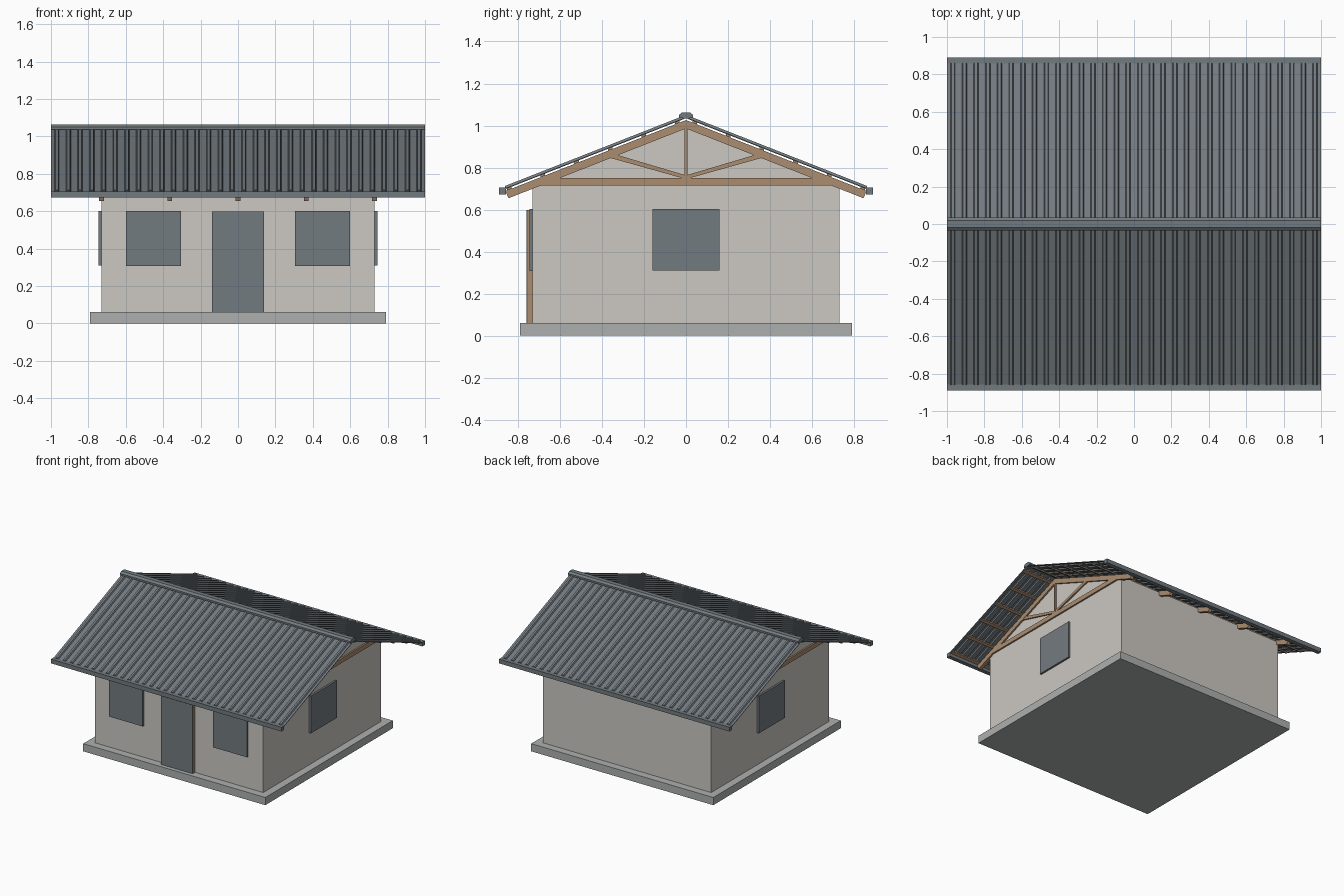
import bpy

if "Cube" in bpy.data.objects:
    bpy.data.objects.remove(bpy.data.objects["Cube"])


def mat(name, rgb):
    m = bpy.data.materials.new(name)
    m.diffuse_color = (*rgb, 1)
    m.use_nodes = True
    m.node_tree.nodes["Principled BSDF"].inputs["Base Color"].default_value = m.diffuse_color
    return m


PLASTER = mat("plaster", (0.604, 0.579, 0.538))
CONCRETE = mat("concrete", (0.42, 0.434, 0.434))
METAL = mat("grey metal", (0.171, 0.196, 0.214))
WOOD = mat("timber", (0.406, 0.263, 0.162))

SLOPE = 0.393


def prism(name, pts, x0, x1, m):
    """Extrude a (y, z) outline along x."""
    n = len(pts)
    area = sum(pts[i][0] * pts[(i + 1) % n][1] - pts[(i + 1) % n][0] * pts[i][1] for i in range(n))
    if area < 0:
        pts = pts[::-1]
    v = [(x0, y, z) for y, z in pts] + [(x1, y, z) for y, z in pts]
    f = [tuple(range(n))[::-1], tuple(range(n, 2 * n))]
    f += [(i, (i + 1) % n, n + (i + 1) % n, n + i) for i in range(n)]
    me = bpy.data.meshes.new(name)
    me.from_pydata(v, [], f)
    me.materials.append(m)
    ob = bpy.data.objects.new(name, me)
    bpy.context.collection.objects.link(ob)
    return ob


def box(name, x0, x1, y0, y1, z0, z1, m):
    return prism(name, [(y0, z0), (y1, z0), (y1, z1), (y0, z1)], x0, x1, m)


def roof_z(base, y):
    return base - SLOPE * abs(y)


# Floor slab and gabled walls
box("floor_slab", -0.79, 0.79, -0.79, 0.79, 0, 0.06, CONCRETE)
prism("walls", [(-0.73, 0.06), (0.73, 0.06), (0.73, roof_z(1.015, 0.73)), (0, 1.015),
                (-0.73, roof_z(1.015, 0.73))], -0.73, 0.73, PLASTER)

# Door with timber backing, and windows
box("door_frame", -0.138, 0.138, -0.751, -0.73, 0.06, 0.597, WOOD)
box("door_panel", -0.138, 0.138, -0.759, -0.751, 0.06, 0.597, METAL)
for s in (-1, 1):
    x = sorted((0.305 * s, 0.6 * s))
    box("front_window", *x, -0.745, -0.73, 0.307, 0.602, METAL)
    x = sorted((0.73 * s, 0.745 * s))
    box("side_window", *x, -0.16, 0.16, 0.31, 0.602, METAL)

# Five timber roof trusses
for i in range(5):
    x = -0.73 + i * 0.365
    a, b = x - 0.0125, x + 0.0125
    e = 0.86
    prism("rafters", [(-e, roof_z(1.026, e)), (0, 1.026), (e, roof_z(1.026, e)),
                      (e - 0.016, roof_z(0.986, e - 0.016)), (0, 0.986),
                      (-e + 0.016, roof_z(0.986, e - 0.016))], a, b, WOOD)
    box("bottom_chord", a, b, -0.695, 0.695, 0.715, 0.75, WOOD)
    box("king_post", a, b, -0.008, 0.008, 0.75, 0.99, WOOD)
    for s in (-1, 1):
        prism("diagonal_brace", [(0.0, 0.745), (0.0, 0.763), (s * 0.35, 0.867), (s * 0.375, 0.85)],
              a + 0.001, b - 0.001, WOOD)

# Purlins between the rafters and the sheeting
for s in (-1, 1):
    for k in range(6):
        y0 = 0.03 + k * 0.16
        y1 = y0 + 0.022
        prism("purlin", [(s * y0, roof_z(1.026, y0)), (s * y1, roof_z(1.026, y1)),
                         (s * y1, roof_z(1.037, y1)), (s * y0, roof_z(1.037, y0))],
              -0.985, 0.985, WOOD)


# Ribbed metal sheeting: trapezoid profile across x, swept down each slope
def sheet(name, s):
    n, prof = 32, [(-1.0, 0.0)]
    p = 2 / n
    for i in range(n):
        x = -1 + i * p
        prof += [(x + 0.018, 0.0), (x + 0.023, 0.011), (x + 0.039, 0.011), (x + 0.044, 0.0)]
    prof.append((1.0, 0.0))
    k = len(prof)
    v = []
    for base in (1.040, 1.035):
        for y in (0.0, 0.862):
            v += [(x, s * y, roof_z(base + h, y)) for x, h in prof]
    f = []
    for i in range(k - 1):
        f += [(i, k + i, k + i + 1, i + 1),
              (2 * k + i, 2 * k + i + 1, 3 * k + i + 1, 3 * k + i),
              (k + i, 3 * k + i, 3 * k + i + 1, k + i + 1),
              (i, i + 1, 2 * k + i + 1, 2 * k + i)]
    f += [(0, 2 * k, 3 * k, k), (k - 1, 2 * k - 1, 4 * k - 1, 3 * k - 1)]
    if s > 0:
        f = [q[::-1] for q in f]
    me = bpy.data.meshes.new(name)
    me.from_pydata(v, [], f)
    me.materials.append(METAL)
    bpy.context.collection.objects.link(bpy.data.objects.new(name, me))


for side, s in (("front", -1), ("back", 1)):
    sheet(side + "_roof_sheet", s)
    y = sorted((0.857 * s, 0.89 * s))
    box(side + "_gutter", -1, 1, *y, 0.672, 0.705, METAL)

# Ridge cap
prism("ridge_cap", [(-0.034, 1.036), (-0.034, 1.05), (-0.018, 1.063), (0.018, 1.063),
                    (0.034, 1.05), (0.034, 1.036)], -1, 1, METAL)
